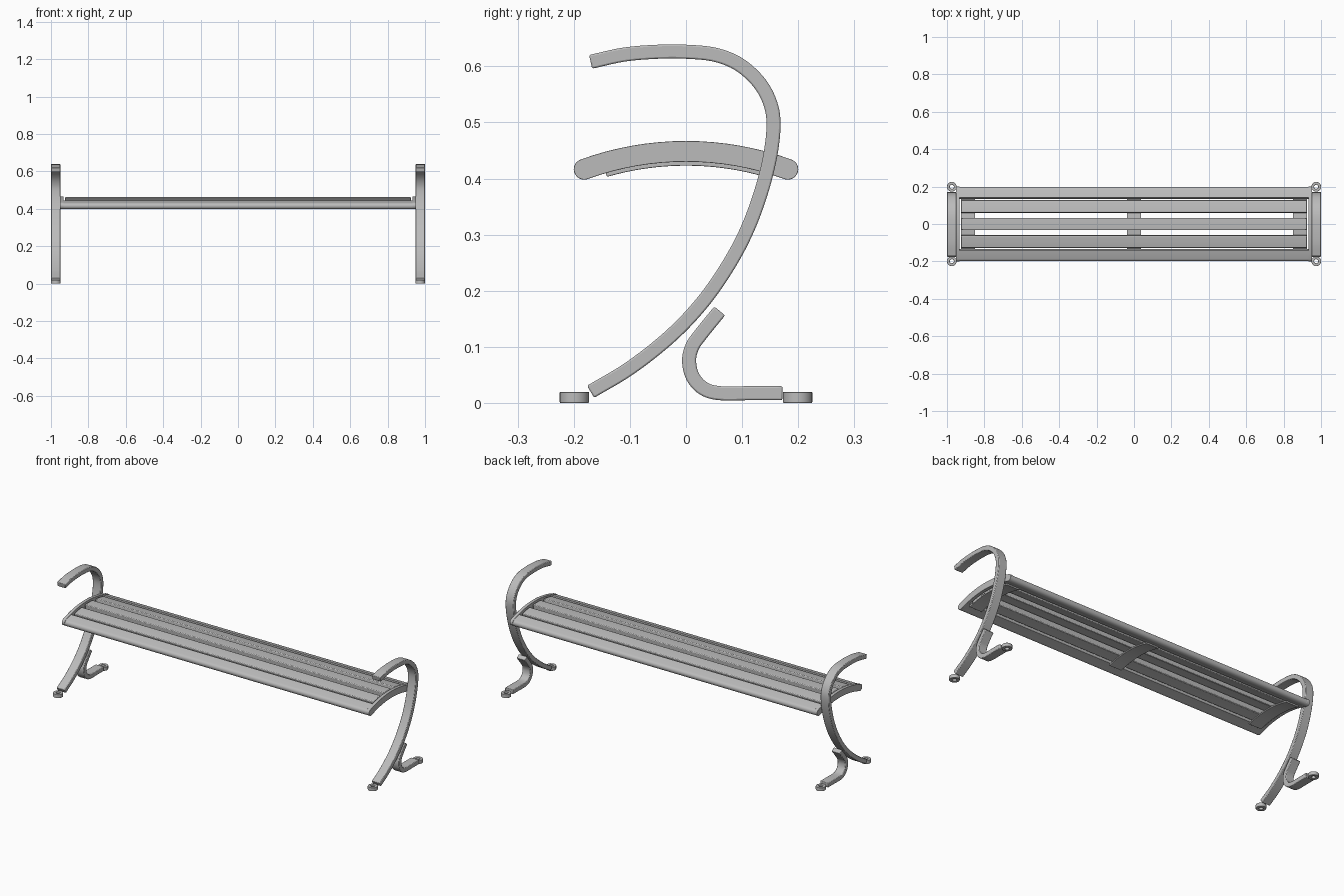
import bpy, bmesh, math
from mathutils import Vector

old = bpy.data.objects.get("Cube")
if old:
    bpy.data.objects.remove(old, do_unlink=True)

metal = bpy.data.materials.new("grey_metal")
metal.use_nodes = True
GREY = (0.5, 0.5, 0.5, 1)
metal.diffuse_color = GREY
metal.node_tree.nodes["Principled BSDF"].inputs["Base Color"].default_value = GREY


def finish(name, bm, bevel):
    """Turn a bmesh into a smooth, softly bevelled object."""
    bmesh.ops.recalc_face_normals(bm, faces=bm.faces)
    mesh = bpy.data.meshes.new(name)
    bm.to_mesh(mesh)
    bm.free()
    mesh.materials.append(metal)
    obj = bpy.data.objects.new(name, mesh)
    bpy.context.collection.objects.link(obj)
    mod = obj.modifiers.new("soft_edges", "BEVEL")
    mod.width, mod.segments = bevel, 2
    mod.limit_method, mod.angle_limit = "ANGLE", math.radians(50)
    bpy.ops.object.select_all(action="DESELECT")
    bpy.context.view_layer.objects.active = obj
    obj.select_set(True)
    bpy.ops.object.shade_smooth_by_angle(angle=math.radians(40))
    return obj


def strip(name, pairs, x0, x1, bevel):
    """Extrude a band, given as (inner, outer) side points, from x0 to x1."""
    bm = bmesh.new()
    rings = []
    for a, b in pairs:
        rings.append([bm.verts.new((x, p[0], p[1]))
                      for x, p in ((x0, a), (x1, a), (x1, b), (x0, b))])
    for r, s in zip(rings, rings[1:]):
        for i in range(4):
            j = (i + 1) % 4
            bm.faces.new((r[i], r[j], s[j], s[i]))
    bm.faces.new(rings[0])
    bm.faces.new(rings[-1])
    return finish(name, bm, bevel)


# Seat arc, seen from the side
CENTRE_Z, TOP_R, LOW_R = -0.083, 0.55, 0.513


def arc(name, y0, y1, r0, r1, x0, x1, round0=False, round1=False, bevel=0.003):
    """A band of the seat arc between two depths, with optional round ends."""
    mid, half, steps = (r0 + r1) / 2, (r1 - r0) / 2, 16
    d0, d1 = (half if f else 0 for f in (round0, round1))
    a0, a1 = math.asin((y0 + d0) / mid), math.asin((y1 - d1) / mid)
    stations = [(a0 + (a1 - a0) * i / steps, half) for i in range(steps + 1)]
    cap = [(half * math.sin(t) / mid, half * math.cos(t))
           for t in (math.radians(k) for k in range(12, 85, 12))]
    if round0:
        stations = [(a0 - d, h) for d, h in reversed(cap)] + stations
    if round1:
        stations += [(a1 + d, h) for d, h in cap]

    def at(a, r):
        return (r * math.sin(a), CENTRE_Z + r * math.cos(a))
    pairs = [(at(a, mid - h), at(a, mid + h)) for a, h in stations]
    return strip(name, pairs, x0, x1, bevel)


def smooth_path(points, n=6):
    """Catmull-Rom curve through the points."""
    p = [Vector(q) for q in points]
    p = [2 * p[0] - p[1]] + p + [2 * p[-1] - p[-2]]
    out = []
    for a, b, c, d in zip(p, p[1:], p[2:], p[3:]):
        for i in range(n):
            t = i / n
            out.append(0.5 * (2 * b + (c - a) * t + (2 * a - 5 * b + 4 * c - d) * t**2
                              + (3 * b - a - 3 * c + d) * t**3))
    return out + [p[-2]]


def bar(name, points, x0, x1, half=0.0125):
    """A flat bent bar following a side-view path."""
    path = smooth_path(points)
    pairs = []
    for i, q in enumerate(path):
        t = (path[min(i + 1, len(path) - 1)] - path[max(i - 1, 0)]).normalized()
        n = Vector((-t.y, t.x)) * half
        pairs.append((q - n, q + n))
    return strip(name, pairs, x0, x1, 0.003)


def ring(name, x, y, outer=0.026, hole=0.011, height=0.02, n=28):
    """A round floor tab with a bolt hole."""
    bm = bmesh.new()
    cols = []
    for i in range(n):
        c, s = math.cos(math.tau * i / n), math.sin(math.tau * i / n)
        cols.append([bm.verts.new((x + r * c, y + r * s, z)) for r, z in
                     ((hole, 0), (outer, 0), (outer, height), (hole, height))])
    for i in range(n):
        a, b = cols[i], cols[(i + 1) % n]
        for k in range(4):
            m = (k + 1) % 4
            bm.faces.new((a[k], a[m], b[m], b[k]))
    return finish(name, bm, 0.0015)


# Side-view paths of the two bars in each end frame
LEG = [(-0.170, 0.608), (-0.11, 0.621), (-0.05, 0.626), (0, 0.626), (0.05, 0.621),
       (0.092, 0.605), (0.127, 0.575), (0.148, 0.54), (0.156, 0.5), (0.150, 0.44),
       (0.132, 0.37), (0.105, 0.30), (0.069, 0.235), (0.025, 0.174), (-0.03, 0.117),
       (-0.1, 0.062), (-0.170, 0.02)]
FOOT = [(0.06, 0.164), (0.026, 0.122), (0.011, 0.1), (0.0055, 0.075), (0.012, 0.047),
        (0.031, 0.026), (0.06, 0.0175), (0.115, 0.0175), (0.172, 0.0175)]

# End frames with arms, feet, floor tabs and seat end plates
for side, s in (("left", 1), ("right", -1)):
    bar(f"{side}_leg_and_arm", LEG, s * 0.95, s * 1.0)
    bar(f"{side}_rear_foot", FOOT, s * 0.95, s * 1.0)
    ring(f"{side}_front_floor_tab", s * 0.974, -0.199)
    ring(f"{side}_rear_floor_tab", s * 0.974, 0.199)
    arc(f"{side}_seat_end_plate", -0.2, 0.2, LOW_R, TOP_R, s * 0.933, s * 0.951,
        True, True, 0.002)

# Rounded front and rear seat rails
arc("front_rail", -0.199, -0.138, LOW_R, TOP_R - 0.002, -0.94, 0.94, round0=True, bevel=0.005)
arc("rear_rail", 0.138, 0.199, LOW_R, TOP_R - 0.002, -0.94, 0.94, round1=True, bevel=0.005)

# Three inner slats
for name, y in (("front_slat", -0.092), ("middle_slat", 0), ("rear_slat", 0.092)):
    arc(name, y - 0.032, y + 0.032, LOW_R - 0.001, TOP_R - 0.004, -0.925, 0.925, bevel=0.005)

# Cross braces under the slats
for name, x in (("right_brace", -0.888), ("middle_brace", 0), ("left_brace", 0.888)):
    arc(name, -0.142, 0.142, LOW_R - 0.007, LOW_R + 0.001, x - 0.038, x + 0.038, bevel=0.001)
